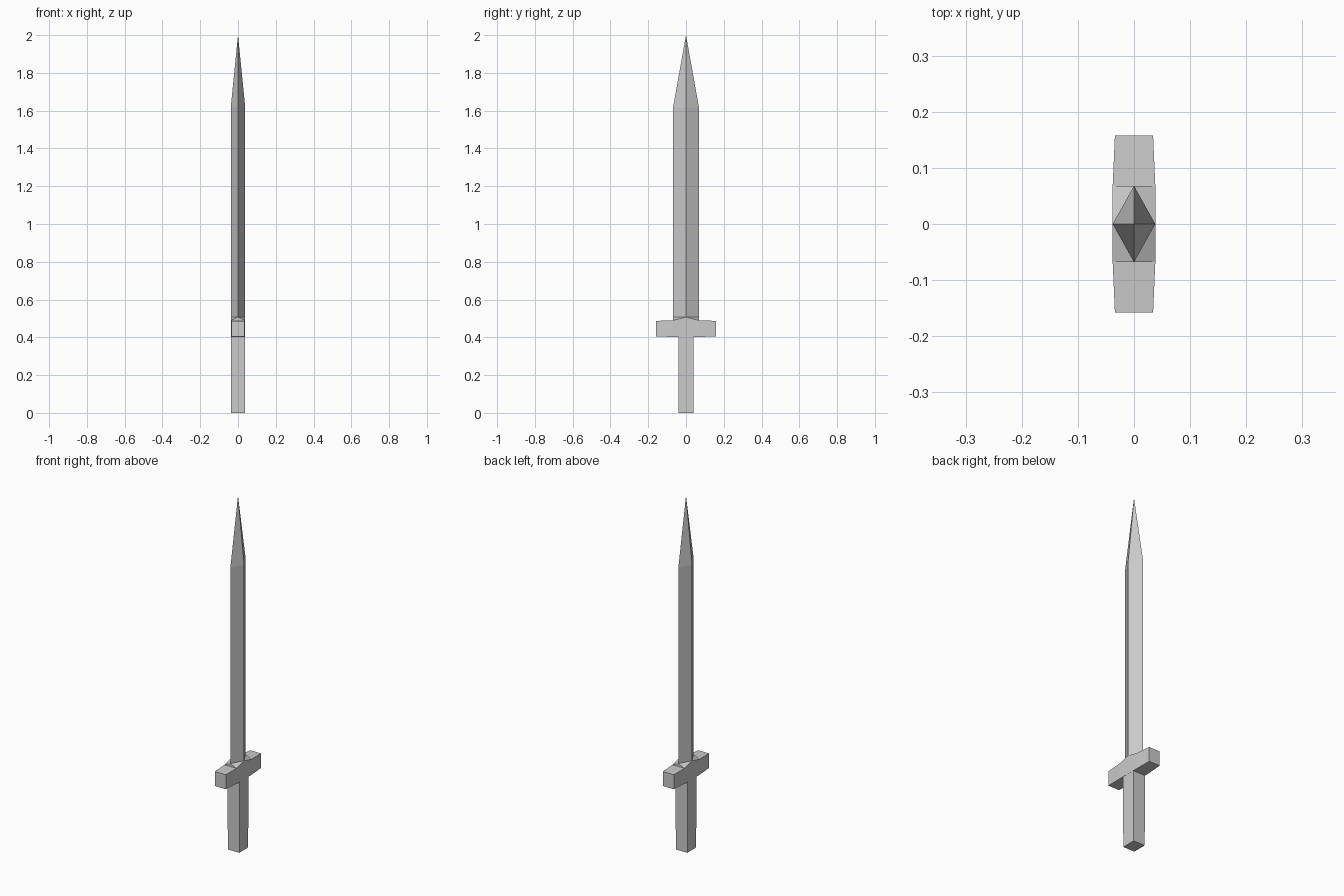
import bpy, bmesh

if "Cube" in bpy.data.objects:
    bpy.data.objects.remove(bpy.data.objects["Cube"])


def make_object(name, bm):
    bmesh.ops.recalc_face_normals(bm, faces=bm.faces)
    mesh = bpy.data.meshes.new(name)
    bm.to_mesh(mesh)
    bm.free()
    obj = bpy.data.objects.new(name, mesh)
    bpy.context.collection.objects.link(obj)
    return obj


def loft(name, rings):
    """Bridge four-sided rings; a ring of one point makes a tip."""
    bm = bmesh.new()
    loops = [[bm.verts.new(p) for p in ring] for ring in rings]
    for a, b in zip(loops, loops[1:]):
        for i in range(4):
            j = (i + 1) % 4
            bm.faces.new((a[i], a[j], b[0]) if len(b) == 1 else (a[i], a[j], b[j], b[i]))
    for loop in (loops[0], loops[-1]):
        if len(loop) == 4:
            bm.faces.new(loop)
    return make_object(name, bm)


def rectangle(hx, hy, z):
    return [(-hx, -hy, z), (hx, -hy, z), (hx, hy, z), (-hx, hy, z)]


def diamond(hx, hy, z):
    return [(0, -hy, z), (hx, 0, z), (0, hy, z), (-hx, 0, z)]


def guard_section(y, hx, hz, mid=0.446):
    return [(-hx, y, mid - hz), (hx, y, mid - hz), (hx, y, mid + hz), (-hx, y, mid + hz)]


HX, HY = 0.038, 0.068          # half thickness and half width of the blade
COLLAR_Z, BLADE_Z = 0.490, 0.507

# Square grip
loft("grip", [rectangle(0.036, 0.04, 0), rectangle(0.037, 0.04, 0.405)])

# Crossguard, slightly tapered at both ends
loft("crossguard", [guard_section(-0.158, 0.034, 0.041), guard_section(-HY, HX, 0.044),
                    guard_section(HY, HX, 0.044), guard_section(0.158, 0.034, 0.041)])

# Faceted collar: rectangle below turning into the blade's diamond
bm = bmesh.new()
low = [bm.verts.new(p) for p in rectangle(HX, HY, COLLAR_Z)]
high = [bm.verts.new(p) for p in diamond(HX, HY, BLADE_Z)]
for i in range(4):
    j = (i + 1) % 4
    bm.faces.new((low[i], low[j], high[i]))
    bm.faces.new((low[j], high[j], high[i]))
bm.faces.new(low)
bm.faces.new(high)
make_object("collar", bm)

# Diamond-section blade with a long point
loft("blade", [diamond(HX, HY, BLADE_Z), diamond(HX, HY, 1.62), [(0, 0, 2.0)]])
